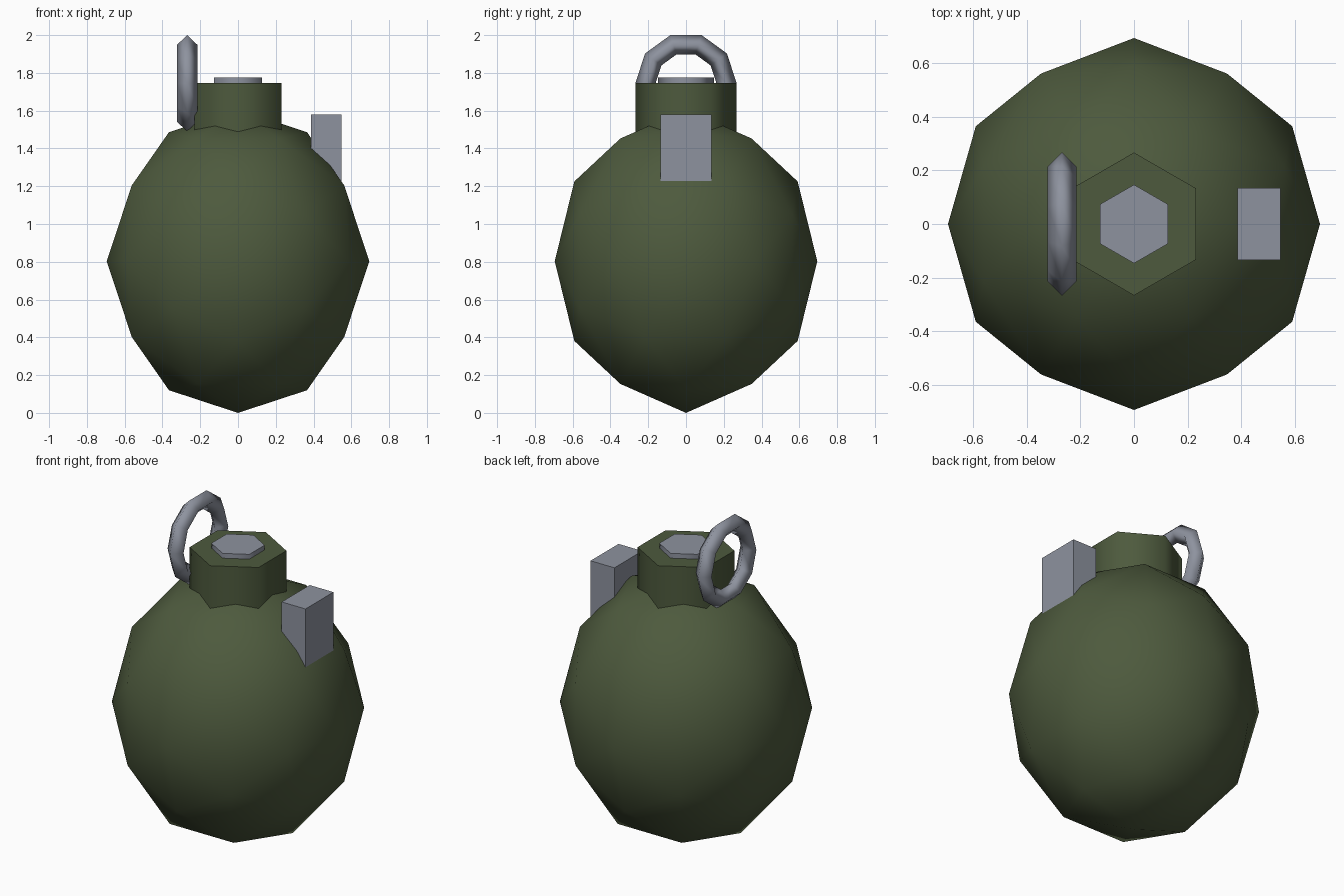
import bpy
import bmesh
import math
from mathutils import Matrix, Vector

if "Cube" in bpy.data.objects:
    bpy.data.objects.remove(bpy.data.objects["Cube"], do_unlink=True)


def material(name, rgb):
    mat = bpy.data.materials.new(name)
    mat.use_nodes = True
    mat.diffuse_color = (*rgb, 1)
    mat.node_tree.nodes["Principled BSDF"].inputs["Base Color"].default_value = (*rgb, 1)
    return mat


GREEN = material("olive green", (0.075, 0.102, 0.047))
STEEL = material("steel grey", (0.27, 0.29, 0.345))


def add_object(name, bm, mat, location):
    bmesh.ops.recalc_face_normals(bm, faces=bm.faces)
    mesh = bpy.data.meshes.new(name)
    bm.to_mesh(mesh)
    bm.free()
    mesh.materials.append(mat)
    obj = bpy.data.objects.new(name, mesh)
    obj.location = location
    bpy.context.collection.objects.link(obj)
    return obj


def hex_prism(name, radius, bottom, top, mat):
    """Six-sided post with corners on the y axis, soft sides and crisp caps."""
    bm = bmesh.new()
    bmesh.ops.create_cone(bm, cap_ends=True, segments=6, radius1=radius,
                          radius2=radius, depth=top - bottom)
    corner = max(bm.verts, key=lambda v: v.co.x).co
    turn = math.pi / 2 - math.atan2(corner.y, corner.x)
    bmesh.ops.rotate(bm, verts=bm.verts, matrix=Matrix.Rotation(turn, 3, "Z"))
    for face in bm.faces:
        face.smooth = len(face.verts) == 4
        if not face.smooth:
            for edge in face.edges:
                edge.smooth = False
    return add_object(name, bm, mat, (0, 0, (bottom + top) / 2))


# Body: once-divided icosahedron, stretched upward
golden = (1 + math.sqrt(5)) / 2
corners = []
for a in (-1, 1):
    for b in (-golden, golden):
        corners += [Vector((a, 0, b)), Vector((b, a, 0)), Vector((0, b, a))]
middles = [p + q for i, p in enumerate(corners) for q in corners[:i]
           if (p - q).length < 2.1]
bm = bmesh.new()
for point in corners + middles:
    bm.verts.new(point.normalized())
bmesh.ops.convex_hull(bm, input=bm.verts)
bmesh.ops.scale(bm, vec=(0.695, 0.695, 0.803), verts=bm.verts)
for face in bm.faces:
    face.smooth = True
add_object("body", bm, GREEN, (0, 0, 0.803))

# Neck and its cap
hex_prism("neck", 0.267, 1.35, 1.747, GREEN)
hex_prism("cap", 0.147, 1.7, 1.776, STEEL)

# Lever block on the left shoulder
bm = bmesh.new()
bmesh.ops.create_cube(bm, size=1)
bmesh.ops.scale(bm, vec=(0.16, 0.268, 0.53), verts=bm.verts)
add_object("lever", bm, STEEL, (0.467, 0, 1.315))

# Pull ring: ten-sided loop of square section
bm = bmesh.new()
SIDES, TUBE, LOOP = 10, 0.0535, 0.2145
rings = []
for i in range(SIDES):
    angle = math.tau * i / SIDES
    ring = []
    for j in range(4):
        tilt = math.tau * j / 4
        reach = LOOP + TUBE * math.cos(tilt)
        ring.append(bm.verts.new((TUBE * math.sin(tilt), reach * math.cos(angle),
                                  reach * math.sin(angle))))
    rings.append(ring)
for i in range(SIDES):
    here, there = rings[i], rings[(i + 1) % SIDES]
    for j in range(4):
        k = (j + 1) % 4
        bm.faces.new((here[j], here[k], there[k], there[j])).smooth = True
add_object("pull_ring", bm, STEEL, (-0.269, 0, 1.745))
